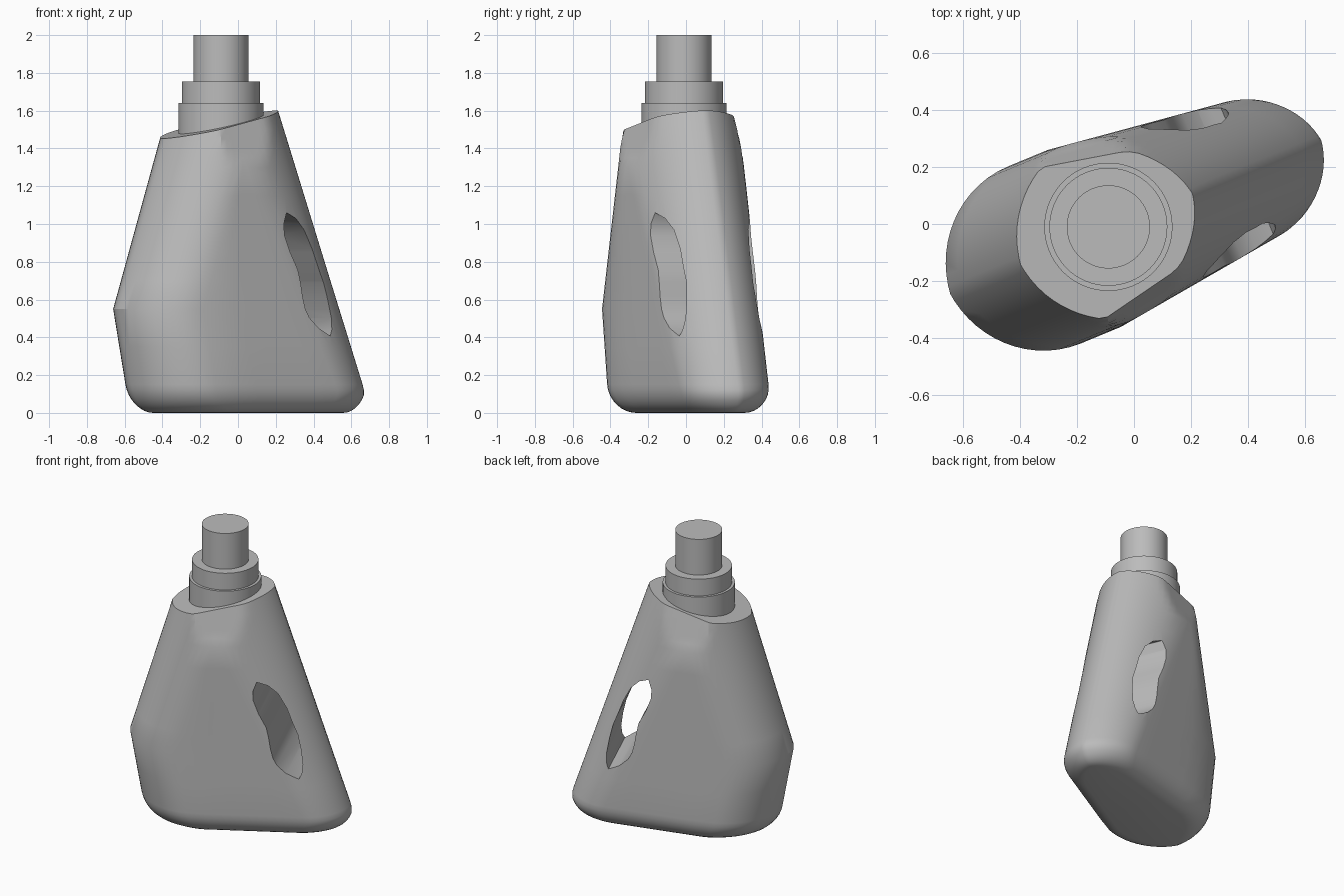
import bpy, bmesh, math
from mathutils import Matrix

if "Cube" in bpy.data.objects:
    bpy.data.objects.remove(bpy.data.objects["Cube"], do_unlink=True)

grey = bpy.data.materials.new("plain grey")
grey.use_nodes = True
GREY = (0.5, 0.5, 0.5, 1)
grey.diffuse_color = GREY
grey.node_tree.nodes["Principled BSDF"].inputs["Base Color"].default_value = GREY

# The bottle is turned about z; it is modelled with u along its long axis
TURN = Matrix.Rotation(math.radians(22.5), 4, 'Z') @ Matrix.Translation((0, 0.02, 0))
FILLET = 0.15


def make_object(name, bm, matrix):
    bmesh.ops.recalc_face_normals(bm, faces=bm.faces)
    mesh = bpy.data.meshes.new(name)
    bm.to_mesh(mesh)
    bm.free()
    mesh.transform(matrix)
    mesh.materials.append(grey)
    obj = bpy.data.objects.new(name, mesh)
    bpy.context.collection.objects.link(obj)
    return obj


def select_only(obj):
    bpy.ops.object.select_all(action='DESELECT')
    obj.select_set(True)
    bpy.context.view_layer.objects.active = obj


def smooth(obj, angle):
    select_only(obj)
    bpy.ops.object.shade_smooth_by_angle(angle=math.radians(angle))


def inset(z):
    """Rounding of the bottom edge."""
    t = max(0, (FILLET - z) / FILLET)
    return 0.12 * (1 - math.sqrt(max(0, 1 - t * t)))


def ends(z):
    """Left and right tips of the outline at a height."""
    left = -0.69 + (0.297 * (z - 0.55) if z > 0.55 else 0.176 * (0.55 - z))
    right = 0.712 - 0.332 * (max(z, 0.1) - FILLET)
    return left + inset(z), right - inset(z)


def round_widths(z):
    return 0.36, 0.25 + 0.125 * (z - FILLET)


def ogive(s, k=1.12):
    """Slightly pointed arc rising from 0 to 1."""
    r = (k * k + 1) / 2
    s = min(max(s, 0), 1)
    return max(0, 1 - r + math.sqrt(r * r - (k * (1 - s)) ** 2))


def half_thickness(u, z):
    left, right = ends(z)
    a, b = round_widths(z)
    panel = 0.336 - 0.13 * max(0, u + 0.18) - inset(z)
    v = panel * min(ogive((u - left) / a), ogive((right - u) / b))
    if z > 1.3:     # sloping facet under the shoulder
        v = min(v, 0.334 - 0.25 * (z - 1.3) - 0.15 * (u + 0.2))
    return v


def outline(z, arc=14, flat=6):
    left, right = ends(z)
    a, b = round_widths(z)
    p, q = left + a, right - b
    if q - p < 0.02:
        mid = (p + q) / 2
        p, q = mid - 0.01, mid + 0.01
    us = [left + (p - left) * (i / arc) ** 1.7 for i in range(arc)]
    us += [p + (q - p) * i / flat for i in range(flat)]
    us += [right - (right - q) * (1 - i / arc) ** 1.7 for i in range(arc + 1)]
    front = [(u, -half_thickness(u, z), z) for u in us]
    front[0], front[-1] = (left, 0, z), (right, 0, z)
    back = [(u, -v, z) for u, v, z in front[-2:0:-1]]
    return front + back


# Body: lofted outlines, cut by a sloping shoulder plane
levels = [FILLET * (1 - math.cos(math.pi / 2 * i / 8)) for i in range(9)]
levels += [0.35, 0.55, 0.7, 0.85, 1, 1.15, 1.3, 1.35, 1.4, 1.45, 1.5, 1.7]
bm = bmesh.new()
rings = [[bm.verts.new(p) for p in outline(z)] for z in levels]
count = len(rings[0])
for low, high in zip(rings, rings[1:]):
    for i in range(count):
        j = (i + 1) % count
        bm.faces.new((low[i], low[j], high[j], high[i]))
bm.faces.new(rings[0][::-1])
bm.faces.new(rings[-1])
bmesh.ops.bisect_plane(bm, geom=bm.verts[:] + bm.edges[:] + bm.faces[:],
                       plane_co=(0, 0, 1.549), plane_no=(-0.23, 0, 1), clear_outer=True)
bmesh.ops.holes_fill(bm, edges=[e for e in bm.edges if e.is_boundary], sides=0)
body = make_object("bottle_body", bm, TURN)

# Handle hole through the narrow side
hole = [(0.175, 1.06), (0.153, 1.0), (0.156, 0.94), (0.19, 0.85), (0.237, 0.757),
        (0.252, 0.69), (0.264, 0.614), (0.28, 0.55), (0.305, 0.503), (0.36, 0.45),
        (0.438, 0.407), (0.452, 0.44), (0.456, 0.5), (0.44, 0.6), (0.419, 0.69),
        (0.388, 0.767), (0.35, 0.87), (0.298, 0.97), (0.24, 1.03)]
bm = bmesh.new()
face = bm.faces.new([bm.verts.new((u, -0.6, z)) for u, z in hole])
grown = bmesh.ops.extrude_face_region(bm, geom=[face])["geom"]
bmesh.ops.translate(bm, vec=(0, 1.2, 0),
                    verts=[g for g in grown if isinstance(g, bmesh.types.BMVert)])
cutter = make_object("handle_cutter", bm, TURN)
cutter.hide_render = True
cut = body.modifiers.new("handle_hole", 'BOOLEAN')
cut.operation = 'DIFFERENCE'
cut.solver = 'EXACT'
cut.object = cutter
select_only(body)
bpy.ops.object.modifier_apply(modifier=cut.name)
bpy.data.objects.remove(cutter, do_unlink=True)
smooth(body, 25)

# Stepped neck
for name, radius, low, high in (("neck_collar", 0.225, 1.42, 1.64),
                                ("neck_ring", 0.207, 1.6, 1.755),
                                ("neck_spout", 0.146, 1.7, 2.0)):
    bm = bmesh.new()
    bmesh.ops.create_cone(bm, cap_ends=True, segments=64, radius1=radius,
                          radius2=radius, depth=high - low)
    smooth(make_object(name, bm, Matrix.Translation((-0.09, -0.01, (low + high) / 2))), 30)
